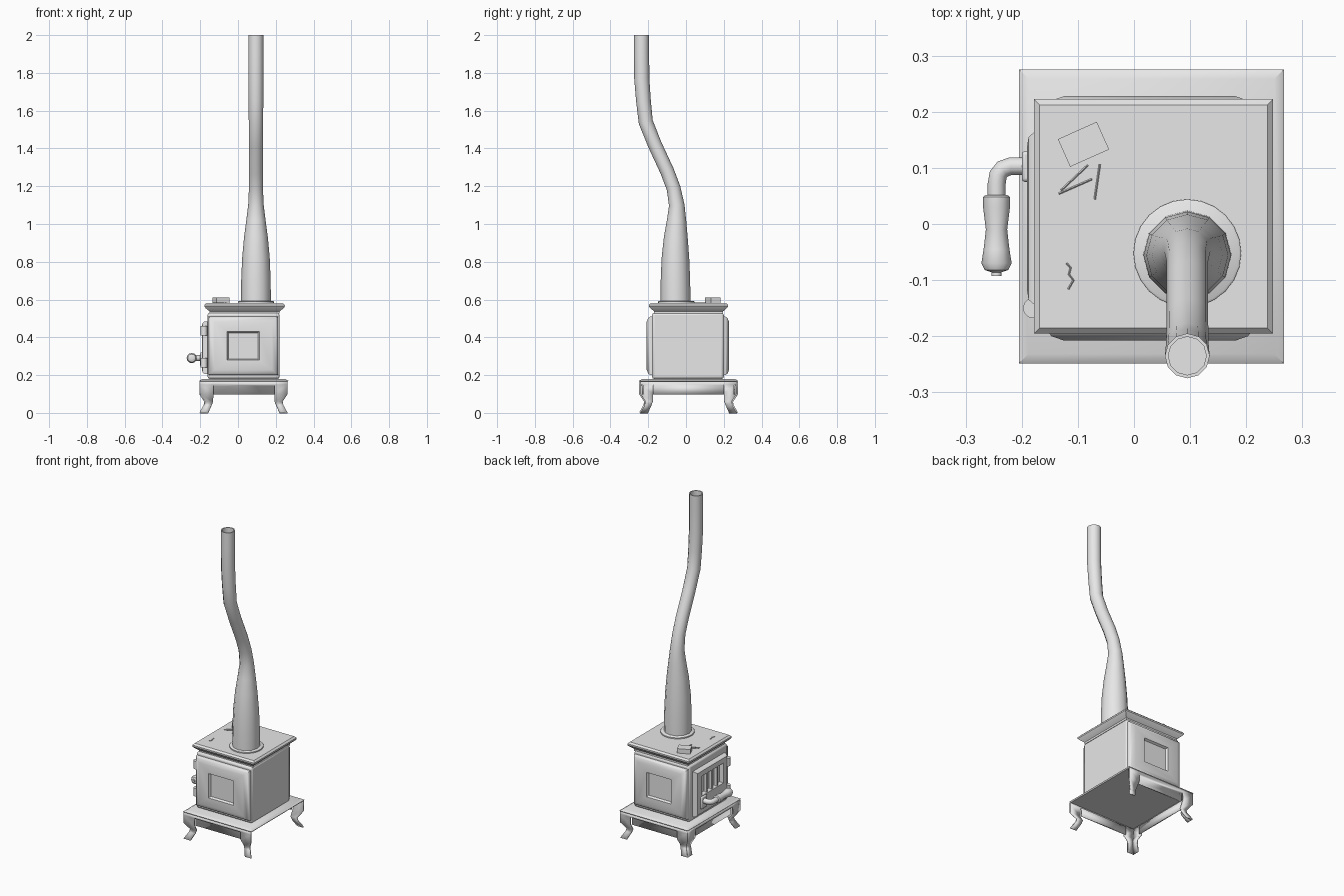
import bpy, bmesh, math
from mathutils import Vector

old = bpy.data.objects.get("Cube")
if old:
    bpy.data.objects.remove(old, do_unlink=True)

iron = bpy.data.materials.new("grey_iron")
iron.use_nodes = True
GREY = (0.8, 0.8, 0.8, 1)
iron.diffuse_color = GREY
iron.node_tree.nodes["Principled BSDF"].inputs["Base Color"].default_value = GREY


def finish(name, bm, bevel=0, thickness=0, angle=40):
    bmesh.ops.remove_doubles(bm, verts=bm.verts, dist=0.0001)
    bmesh.ops.recalc_face_normals(bm, faces=bm.faces)
    mesh = bpy.data.meshes.new(name)
    bm.to_mesh(mesh)
    bm.free()
    mesh.materials.append(iron)
    ob = bpy.data.objects.new(name, mesh)
    bpy.context.collection.objects.link(ob)
    if thickness:
        mod = ob.modifiers.new("thickness", 'SOLIDIFY')
        mod.thickness, mod.offset = thickness, 0
    if bevel:
        mod = ob.modifiers.new("bevel", 'BEVEL')
        mod.width, mod.segments = bevel, 2
    bpy.ops.object.select_all(action='DESELECT')
    ob.select_set(True)
    bpy.context.view_layer.objects.active = ob
    bpy.ops.object.shade_smooth_by_angle(angle=math.radians(angle))
    return ob


def loft(name, rings, **kw):
    """Skin a list of point rings and cap both ends."""
    bm = bmesh.new()
    loops = [[bm.verts.new(p) for p in ring] for ring in rings]
    for a, b in zip(loops, loops[1:]):
        for i in range(len(a)):
            j = (i + 1) % len(a)
            bm.faces.new((a[i], a[j], b[j], b[i]))
    bm.faces.new(loops[0])
    bm.faces.new(loops[-1])
    return finish(name, bm, **kw)


CORNERS = ((-1, -1), (1, -1), (1, 1), (-1, 1))


def slab(name, cx, cy, levels, **kw):
    """Stacked rectangles: (half x, half y, z)."""
    return loft(name, [[(cx + u * hx, cy + v * hy, z) for u, v in CORNERS]
                       for hx, hy, z in levels], **kw)


def box(name, lo, hi, **kw):
    c = [(a + b) / 2 for a, b in zip(lo, hi)]
    hx, hy = (hi[0] - lo[0]) / 2, (hi[1] - lo[1]) / 2
    return slab(name, c[0], c[1], [(hx, hy, lo[2]), (hx, hy, hi[2])], **kw)


def tube(name, path, sides, ref, hollow=0, **kw):
    """Round sweep along (x, y, z, radius) points; ref is normal to the path plane."""
    pts = [Vector(p[:3]) for p in path]
    ref = Vector(ref)
    rings = []
    for i, p in enumerate(pts):
        t = (pts[min(i + 1, len(pts) - 1)] - pts[max(i - 1, 0)]).normalized()
        other = t.cross(ref)
        turn = [2 * math.pi * k / sides for k in range(sides)]
        rings.append([p + (ref * math.cos(a) + other * math.sin(a)) * path[i][3] for a in turn])
    if hollow:
        inner = [pts[-1].lerp(v, 0.85) for v in rings[-1]]
        rings += [inner, [v - t * hollow for v in inner]]
    return loft(name, rings, **kw)


# Base plate
CX, CY, HX, HY = 0.031, 0.0135, 0.231, 0.257
slab("base_plate", CX, CY, [(HX, HY, 0.163), (HX + .005, HY + .005, 0.17),
                            (HX - .012, HY - .012, 0.18)])

# Aprons with flared leg halves; rows are (z, flare inset, inner edge inset)
LEG = ((0.165, 0, 0.07), (0.15, 0, 0.07), (0.1, 0, 0.07),
       (0.06, 0.026, 0.068), (0.04, 0.022, 0.06), (0, 0, 0.042))


def apron(name, half, place):
    bm = bmesh.new()

    def quad(*pts):
        bm.faces.new([bm.verts.new(place(*p)) for p in pts])
    for s in (-1, 1):
        for (z0, o0, i0), (z1, o1, i1) in zip(LEG, LEG[1:]):
            quad((s * (half - o0), o0, z0), (s * (half - i0), o0, z0),
                 (s * (half - i1), o1, z1), (s * (half - o1), o1, z1))
    w = half - 0.07
    quad((-w, 0, 0.165), (w, 0, 0.165), (w, 0, 0.15), (-w, 0, 0.15))
    # recessed lower strip
    quad((-w, 0, 0.15), (w, 0, 0.15), (w, 0.015, 0.145), (-w, 0.015, 0.145))
    quad((-w, 0.015, 0.145), (w, 0.015, 0.145), (w, 0.015, 0.097), (-w, 0.015, 0.097))
    finish(name, bm, thickness=0.009)


apron("front_apron", HX, lambda s, n, z: (CX + s, CY - HY + n, z))
apron("back_apron", HX, lambda s, n, z: (CX + s, CY + HY - n, z))
apron("door_side_apron", HY, lambda s, n, z: (CX - HX + n, CY + s, z))

# Firebox and top plate
box("firebox", (-0.161, -0.18, 0.18), (0.22, 0.2, 0.53), bevel=0.012)
TX, TY = 0.035, 0.0135
slab("top_plate", TX, TY, [(0.185, 0.182, 0.525), (0.185, 0.182, 0.537), (0.207, 0.203, 0.555),
                           (0.213, 0.209, 0.563), (0.213, 0.209, 0.572), (0.203, 0.199, 0.582)],
     angle=25)


# Pillowed panels with a sunken window; rings are (half width, half height, depth, lift)
def panel(name, rings, place):
    loft(name, [[place(u * w, v * h + lift, d) for u, v in CORNERS]
                for w, h, d, lift in rings])


PANEL = ((0.185, 0.155, -0.01, 0), (0.185, 0.155, 0.008, 0), (0.175, 0.147, 0.02, 0),
         (0.152, 0.127, 0.028, 0), (0.085, 0.076, 0.028, 0), (0.078, 0.069, 0.015, 0))
DOOR = ((0.155, 0.14, -0.01, 0), (0.155, 0.14, 0.015, 0), (0.145, 0.13, 0.027, 0),
        (0.125, 0.112, 0.03, 0), (0.105, 0.062, 0.03, 0.04), (0.1, 0.057, 0.008, 0.04))
panel("front_panel", PANEL, lambda u, v, d: (0.028 + u, -0.18 - d, 0.355 + v))
panel("back_panel", PANEL, lambda u, v, d: (0.028 + u, 0.2 + d, 0.355 + v))
panel("door", DOOR, lambda u, v, d: (-0.161 - d, 0.01 + u, 0.345 + v))

# Door grate bars and hinges
for k in (-1, 0, 1):
    y = 0.01 + k * 0.05
    box("door_grate_bar", (-0.188, y - 0.005, 0.325), (-0.165, y + 0.005, 0.445))
for z in (0.24, 0.41):
    tube("door_hinge", [(-0.18, -0.15, z, 0.018), (-0.18, -0.15, z + 0.05, 0.018)], 12, (1, 0, 0))

# Latch and handle
box("latch", (-0.2, 0.075, 0.245), (-0.17, 0.13, 0.32), bevel=0.006)
HZ = 0.29
tube("handle_arm", [(-0.18, 0.103, HZ, 0.016), (-0.22, 0.103, HZ, 0.016),
                    (-0.234, 0.098, HZ, 0.016), (-0.242, 0.088, HZ, 0.016),
                    (-0.245, 0.07, HZ, 0.016), (-0.245, 0.045, HZ, 0.016)], 12, (0, 0, 1))
GRIP = ((0.052, 0.019), (0.048, 0.024), (0.03, 0.024), (-0.01, 0.019), (-0.045, 0.023),
        (-0.07, 0.027), (-0.082, 0.021), (-0.086, 0.009), (-0.093, 0.009))
tube("handle_grip", [(-0.245, y, HZ, r) for y, r in GRIP], 12, (0, 0, 1))

# Chimney collar and bent pipe
PX, PY = 0.095, -0.052
tube("chimney_collar", [(PX, PY, 0.575, 0.096), (PX, PY, 0.589, 0.096), (PX, PY, 0.592, 0.092)],
     24, (1, 0, 0))
FLUE = ((-0.055, 0.58, 0.079), (-0.056, 0.7, 0.078), (-0.056, 0.82, 0.073), (-0.054, 0.93, 0.063),
        (-0.05, 1.02, 0.051), (-0.049, 1.1, 0.041), (-0.066, 1.19, 0.037), (-0.1, 1.28, 0.037),
        (-0.165, 1.42, 0.037), (-0.213, 1.54, 0.038), (-0.225, 1.65, 0.039), (-0.234, 1.77, 0.04),
        (-0.235, 1.9, 0.04), (-0.235, 2.0, 0.04))
tube("chimney_pipe", [(PX, y, z, r) for y, z, r in FLUE], 12, (1, 0, 0), hollow=0.07, angle=50)

# Matchbox and matches on the top plate
matchbox = box("matchbox", (-0.038, -0.027, 0), (0.038, 0.027, 0.028))
matchbox.location = (-0.09, 0.142, 0.582)
matchbox.rotation_euler.z = math.radians(24)
MZ, MR = 0.5835, 0.0018
for a, b in (((-0.13, 0.06), (-0.082, 0.105)), ((-0.134, 0.054), (-0.075, 0.08)),
             ((-0.07, 0.044), (-0.061, 0.106))):
    tube("match", [(*a, MZ, MR), (*b, MZ, MR)], 4, (0, 0, 1))
BURNT = ((-0.12, -0.07), (-0.113, -0.078), (-0.116, -0.09), (-0.108, -0.1), (-0.117, -0.116))
tube("burnt_match", [(*p, MZ, MR) for p in BURNT], 4, (0, 0, 1))
